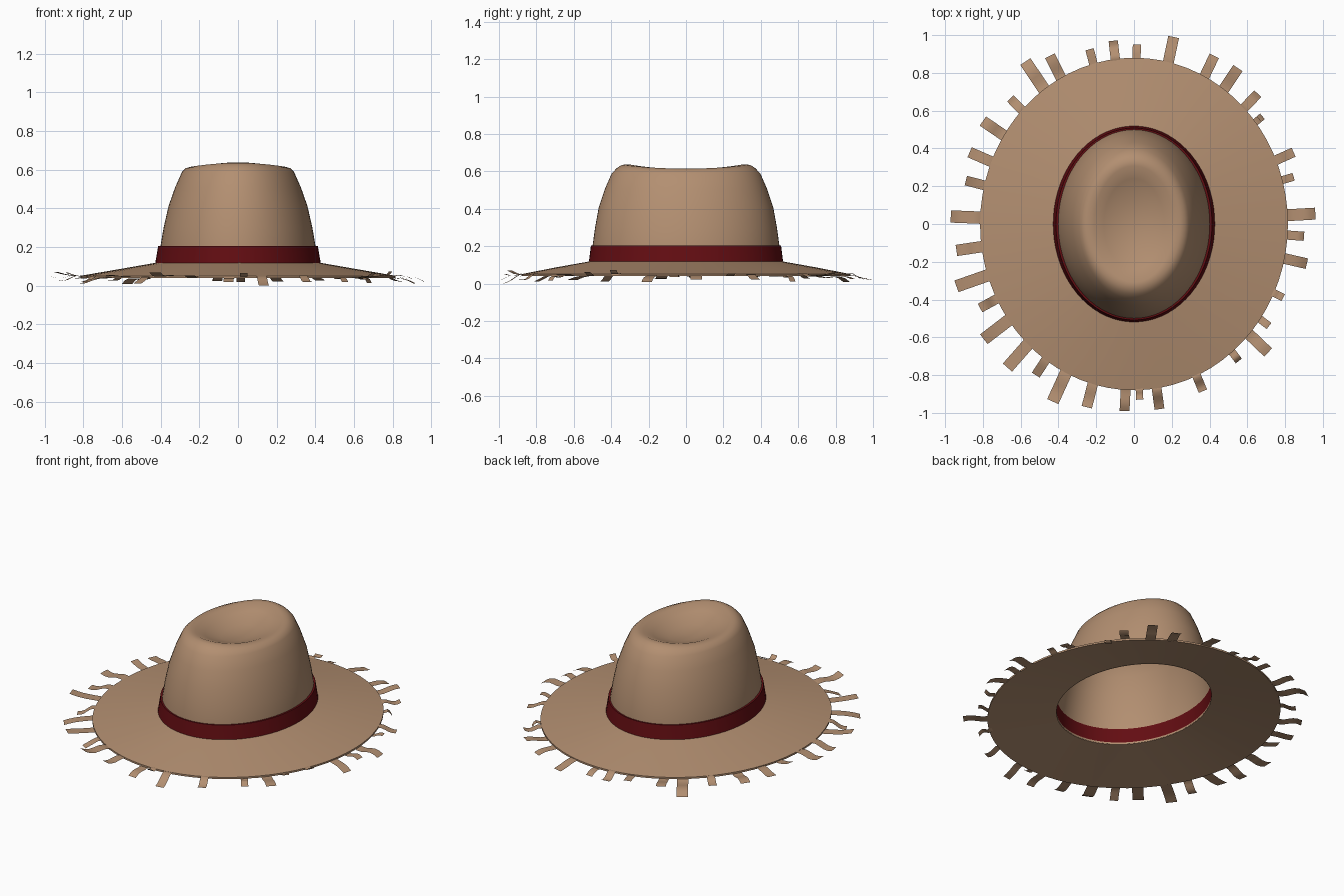
import bpy, bmesh, math, random
from mathutils import Vector

if "Cube" in bpy.data.objects:
    bpy.data.objects.remove(bpy.data.objects["Cube"])

random.seed(4)
SEG = 72


def material(name, rgb):
    m = bpy.data.materials.new(name)
    m.diffuse_color = (*rgb, 1)
    m.use_nodes = True
    m.node_tree.nodes["Principled BSDF"].inputs["Base Color"].default_value = m.diffuse_color
    return m


tan = material("tan felt", (0.45, 0.275, 0.165))
red = material("dark red ribbon", (0.125, 0.004, 0.006))


def finish(name, bm, mat, angle=40):
    me = bpy.data.meshes.new(name)
    bm.to_mesh(me)
    bm.free()
    me.materials.append(mat)
    ob = bpy.data.objects.new(name, me)
    bpy.context.collection.objects.link(ob)
    bpy.ops.object.select_all(action='DESELECT')
    ob.select_set(True)
    bpy.context.view_layer.objects.active = ob
    bpy.ops.object.shade_smooth_by_angle(angle=math.radians(angle))
    return ob


def oval_loft(name, rows, mat, closed=False, cap=None, angle=40):
    """Skin oval rings (rx, ry, z, lift); lift raises the front and back."""
    bm = bmesh.new()
    rings = []
    for rx, ry, z, lift in rows:
        ring = []
        for i in range(SEG):
            t = math.tau * i / SEG
            s = math.sin(t)
            ring.append(bm.verts.new((rx * math.cos(t), ry * s, z + lift * s * s)))
        rings.append(ring)
    pairs = list(zip(rings, rings[1:]))
    if closed:
        pairs.append((rings[-1], rings[0]))
    for a, b in pairs:
        for i in range(SEG):
            j = (i + 1) % SEG
            bm.faces.new((a[i], a[j], b[j], b[i]))
    if cap is not None:
        c = bm.verts.new((0, 0, cap))
        for i in range(SEG):
            bm.faces.new((rings[-1][i], rings[-1][(i + 1) % SEG], c))
    if closed:
        bmesh.ops.recalc_face_normals(bm, faces=bm.faces)
    return finish(name, bm, mat, angle)


# Crown: a single sheet, open below, with a dented top
oval_loft("crown", [
    (0.405, 0.500, 0.105, 0), (0.402, 0.500, 0.20, 0), (0.385, 0.486, 0.30, 0),
    (0.360, 0.466, 0.41, 0), (0.325, 0.432, 0.51, 0), (0.290, 0.398, 0.588, 0),
    (0.270, 0.370, 0.608, 0.010), (0.245, 0.343, 0.615, 0.020),
    (0.210, 0.308, 0.612, 0.026), (0.160, 0.240, 0.590, 0.020),
    (0.080, 0.130, 0.565, 0.004)], tan, cap=0.56, angle=60)

# Brim: sloping thin oval disc with a head opening
oval_loft("brim", [
    (0.404, 0.499, 0.122, 0), (0.60, 0.69, 0.088, 0), (0.815, 0.88, 0.051, 0),
    (0.815, 0.88, 0.040, 0), (0.60, 0.69, 0.075, 0), (0.404, 0.499, 0.107, 0)],
    tan, closed=True)

# Hat band
oval_loft("hat_band", [
    (0.400, 0.497, 0.205, 0), (0.413, 0.508, 0.205, 0),
    (0.428, 0.519, 0.118, 0), (0.404, 0.499, 0.118, 0)], red, closed=True)

# Frayed fringe: the tip of each strip around the brim
tips = [(.96, .055), (.9, -.065), (.915, -.21), (.79, -.39), (.715, -.54), (.71, -.68),
        (.555, -.725), (.365, -.885), (.135, -.98), (.03, -.93), (-.05, -.99), (-.25, -.97),
        (-.43, -.94), (-.52, -.80), (-.67, -.76), (-.795, -.61), (-.815, -.445), (-.94, -.33),
        (-.94, -.14), (-.97, .04), (-.89, .23), (-.87, .38), (-.80, .545), (-.655, .665),
        (-.575, .86), (-.445, .89), (-.235, .925), (-.11, .97), (.015, .95), (.21, .99),
        (.425, .89), (.55, .825), (.655, .69), (.68, .57), (.845, .38), (.845, .25)]
bm = bmesh.new()
for k, (x, y) in enumerate(tips):
    tip = Vector((x, y, 0))
    reach = math.hypot(x / 0.815, y / 0.88)
    root = tip / reach * 0.975
    side = Vector((-y, x, 0)).normalized()
    width = min(0.065, 0.035 + 0.2 * max(0, reach - 1.04))
    end = 0.0 if k == 8 else 0.045 + random.uniform(-0.04, 0.035)
    bow = random.uniform(-0.012, 0.012)
    prev = None
    for s in range(7):
        f = s / 6
        p = root.lerp(tip, f)
        p.z = 0.045 + (end - 0.045) * f * f + bow * math.sin(math.tau * f)
        pair = [bm.verts.new(p + side * width / 2 * d) for d in (-1, 1)]
        if prev:
            bm.faces.new((prev[0], pair[0], pair[1], prev[1]))
        prev = pair
finish("brim_fringe", bm, tan)
